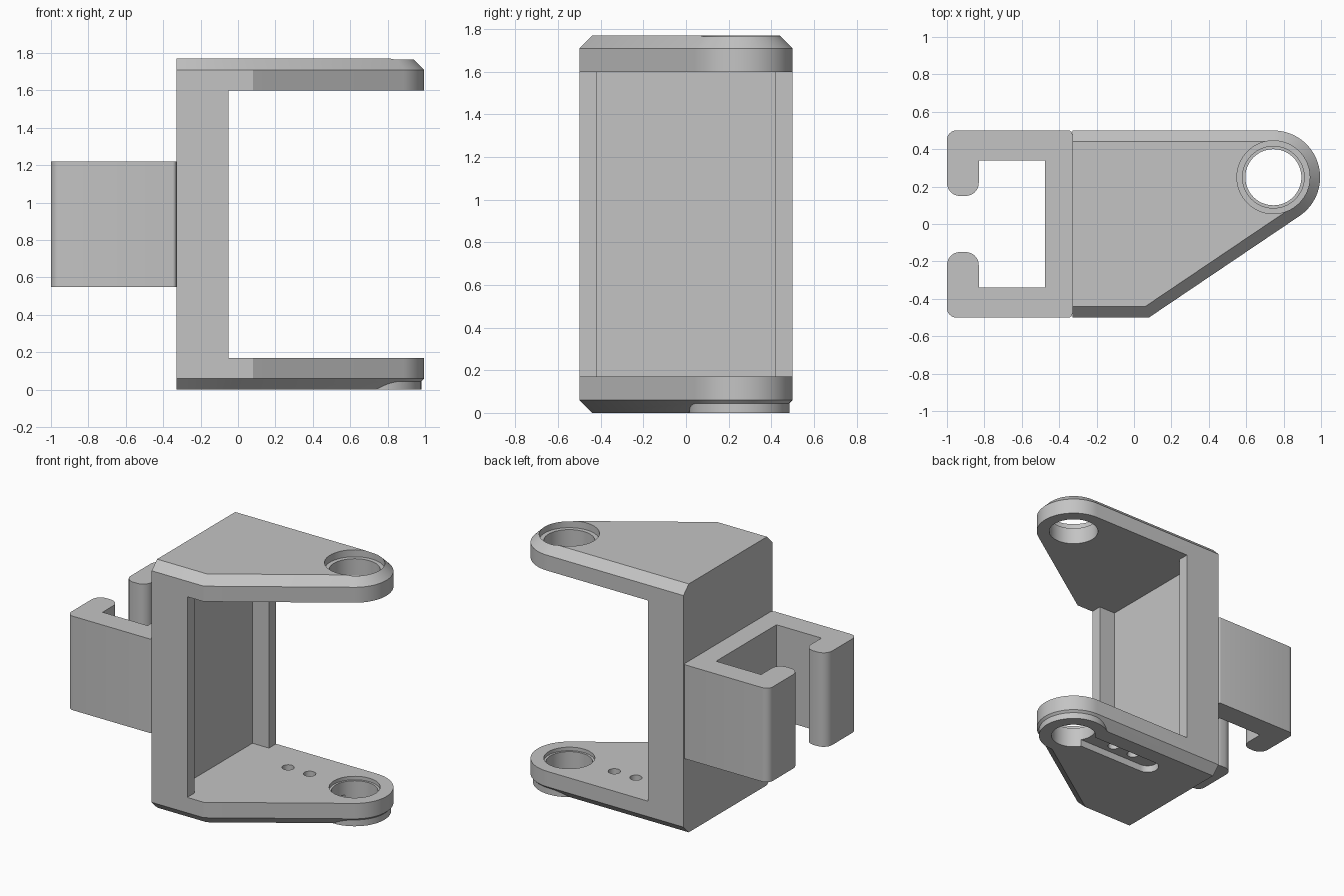
import bpy, bmesh, math

if "Cube" in bpy.data.objects:
    bpy.data.objects.remove(bpy.data.objects["Cube"], do_unlink=True)

grey = bpy.data.materials.new("plain grey")
grey.use_nodes = True
grey.diffuse_color = (0.55, 0.55, 0.55, 1)
grey.node_tree.nodes["Principled BSDF"].inputs["Base Color"].default_value = (0.55, 0.55, 0.55, 1)

HEIGHT = 1.77
PIVOT = (0.745, 0.25)


def loft(name, levels):
    """Solid through matching outlines, given as (z, points) from bottom to top."""
    bm = bmesh.new()
    rings = [[bm.verts.new((x, y, z)) for x, y in pts] for z, pts in levels]
    for low, high in zip(rings, rings[1:]):
        for i in range(len(low)):
            j = (i + 1) % len(low)
            bm.faces.new((low[i], low[j], high[j], high[i]))
    bm.faces.new(rings[0][::-1])
    bm.faces.new(rings[-1])
    bmesh.ops.recalc_face_normals(bm, faces=bm.faces)
    mesh = bpy.data.meshes.new(name)
    bm.to_mesh(mesh)
    bm.free()
    mesh.materials.append(grey)
    obj = bpy.data.objects.new(name, mesh)
    bpy.context.collection.objects.link(obj)
    return obj


def arc(center, r, start, end, n):
    angles = [math.radians(start + (end - start) * i / n) for i in range(n + 1)]
    return [(center[0] + r * math.cos(a), center[1] + r * math.sin(a)) for a in angles]


def cylinder(name, center, r, z0, z1, n=64):
    ring = arc(center, r, 0, 360, n)[:-1]
    return loft(name, [(z0, ring), (z1, ring)])


def combine(target, tool, operation="DIFFERENCE"):
    mod = target.modifiers.new(tool.name, "BOOLEAN")
    mod.operation, mod.object, mod.solver = operation, tool, "EXACT"
    bpy.context.view_layer.objects.active = target
    bpy.ops.object.modifier_apply(modifier=mod.name)
    bpy.data.objects.remove(tool, do_unlink=True)


def smooth(obj):
    bpy.ops.object.select_all(action="DESELECT")
    obj.select_set(True)
    bpy.context.view_layer.objects.active = obj
    bpy.ops.object.shade_smooth_by_angle(angle=math.radians(25))


def arm_outline(inset):
    """Arm shape: straight back, round nose, diagonal tangent to the nose."""
    corner_x, r = 0.08, 0.25
    dx, dy = PIVOT[0] - corner_x, PIVOT[1] + 0.5
    slope = math.atan2(dy, dx) - math.asin(r / math.hypot(dx, dy))
    corner = (corner_x - inset * math.tan(slope / 2), -0.5 + inset)
    nose = arc(PIVOT, r - inset, math.degrees(slope) - 90, 90, 32)
    return [(-0.33, -0.5 + inset), corner] + nose + [(-0.33, 0.5 - inset)]


# Bracket: one chamfered block, hollowed to leave a wall and two arms
full, small = arm_outline(0), arm_outline(0.06)
bracket = loft("bracket", [(0, small), (0.06, full), (HEIGHT - 0.06, full), (HEIGHT, small)])
half = [(-0.18, 0.42), (-0.05, 0.42), (-0.05, 0.8), (1.3, 0.8)]
gap = half + [(x, -y) for x, y in half[::-1]]
combine(bracket, loft("gap_cutter", [(0.17, gap), (1.60, gap)]))

# Round boss under the lower arm
combine(bracket, cylinder("boss", PIVOT, 0.235, 0, 0.1), "UNION")

# Pivot holes with stepped seats
combine(bracket, cylinder("upper_hole", PIVOT, 0.165, 1.4, 2))
combine(bracket, cylinder("upper_seat", PIVOT, 0.195, HEIGHT - 0.05, 2))
combine(bracket, cylinder("lower_hole", PIVOT, 0.15, -0.2, 0.5))
combine(bracket, cylinder("lower_seat", PIVOT, 0.165, 0.145, 0.5))

# Slot under the lower arm and its two small holes
slot = arc((0.09, PIVOT[1]), 0.075, 90, 270, 16) + [(0.70, 0.175), (0.70, 0.325)]
combine(bracket, loft("slot", [(-0.1, slot), (0.05, slot)]))
for x in (0.39, 0.22):
    combine(bracket, cylinder("small_hole", (x, PIVOT[1]), 0.04, -0.1, 0.5, 24))
smooth(bracket)

# Rail clip: C-shaped profile with rounded hooks, mirrored about y = 0
upper = [(-0.475, 0), (-0.475, 0.34), (-0.83, 0.34)]
upper += arc((-0.90, 0.22), 0.07, 0, -90, 8)
upper += arc((-0.93, 0.22), 0.07, -90, -180, 8)
upper += arc((-0.95, 0.45), 0.05, 180, 90, 8)
upper += arc((-0.35, 0.48), 0.02, 90, 0, 4)
lower = [(x, -y) for x, y in upper[:0:-1]]
clip = loft("rail_clip", [(0.55, upper + lower), (1.22, upper + lower)])
smooth(clip)
